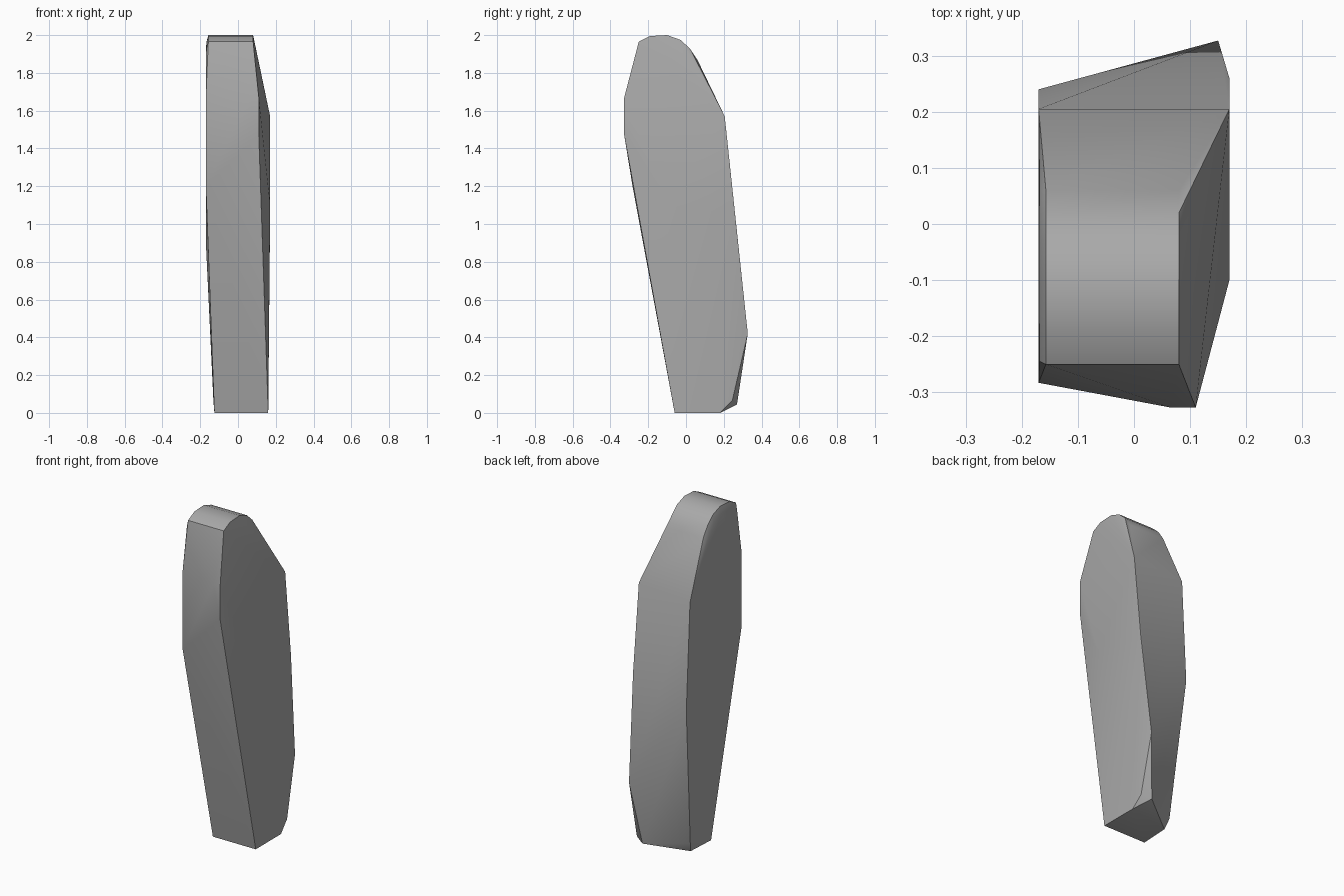
import bpy, bmesh, math

cube = bpy.data.objects.get("Cube")
if cube:
    bpy.data.objects.remove(cube, do_unlink=True)

# Stone colour
stone = bpy.data.materials.new("stone grey")
stone.use_nodes = True
grey = (0.4, 0.4, 0.4, 1)
stone.diffuse_color = grey
stone.node_tree.nodes["Principled BSDF"].inputs["Base Color"].default_value = grey

# Rounded crown, shared by both broad sides (y, z)
crown = [(-.25, 1.965), (-.19, 1.995), (-.1, 2), (-.03, 1.975), (.02, 1.93), (.06, 1.87)]

# Broad left side, foot to shoulder
left_side = [(.16, -.06, 0), (.16, .18, 0), (.155, .245, .065), (.1, .27, .045),
             (.15, .327, .42), (.17, .26, 1.05), (.17, .205, 1.57), (.17, -.1, 1.1),
             (.11, -.327, 1.47), (.11, -.327, 1.67), (.065, -.327, 1.67)]
left_side += [(.08, y, z) for y, z in crown]

# Broad right side, with a thin bevel under the crown
right_side = [(-.125, -.06, 0), (-.115, .12, 0), (-.13, .145, .06), (-.17, .24, .9),
              (-.17, .205, 1.54), (-.17, -.283, 1.2), (-.17, -.283, 1.67)]
right_side += [(-.157, y, z) for y, z in crown]
right_side += [(-.168, y * .98, z - .04) for y, z in crown]

# Standing stone: convex skin over both sides
bm = bmesh.new()
for p in left_side + right_side:
    bm.verts.new(p)
hull = bmesh.ops.convex_hull(bm, input=bm.verts)
loose = [v for v in bm.verts if not v.link_faces]
bmesh.ops.delete(bm, geom=loose, context='VERTS')
bmesh.ops.recalc_face_normals(bm, faces=bm.faces)
mesh = bpy.data.meshes.new("standing_stone")
bm.to_mesh(mesh)
bm.free()
mesh.materials.append(stone)
slab = bpy.data.objects.new("standing_stone", mesh)
bpy.context.collection.objects.link(slab)

# Soft facets with crisp corners
bpy.ops.object.select_all(action='DESELECT')
slab.select_set(True)
bpy.context.view_layer.objects.active = slab
bpy.ops.object.shade_smooth_by_angle(angle=math.radians(30))
